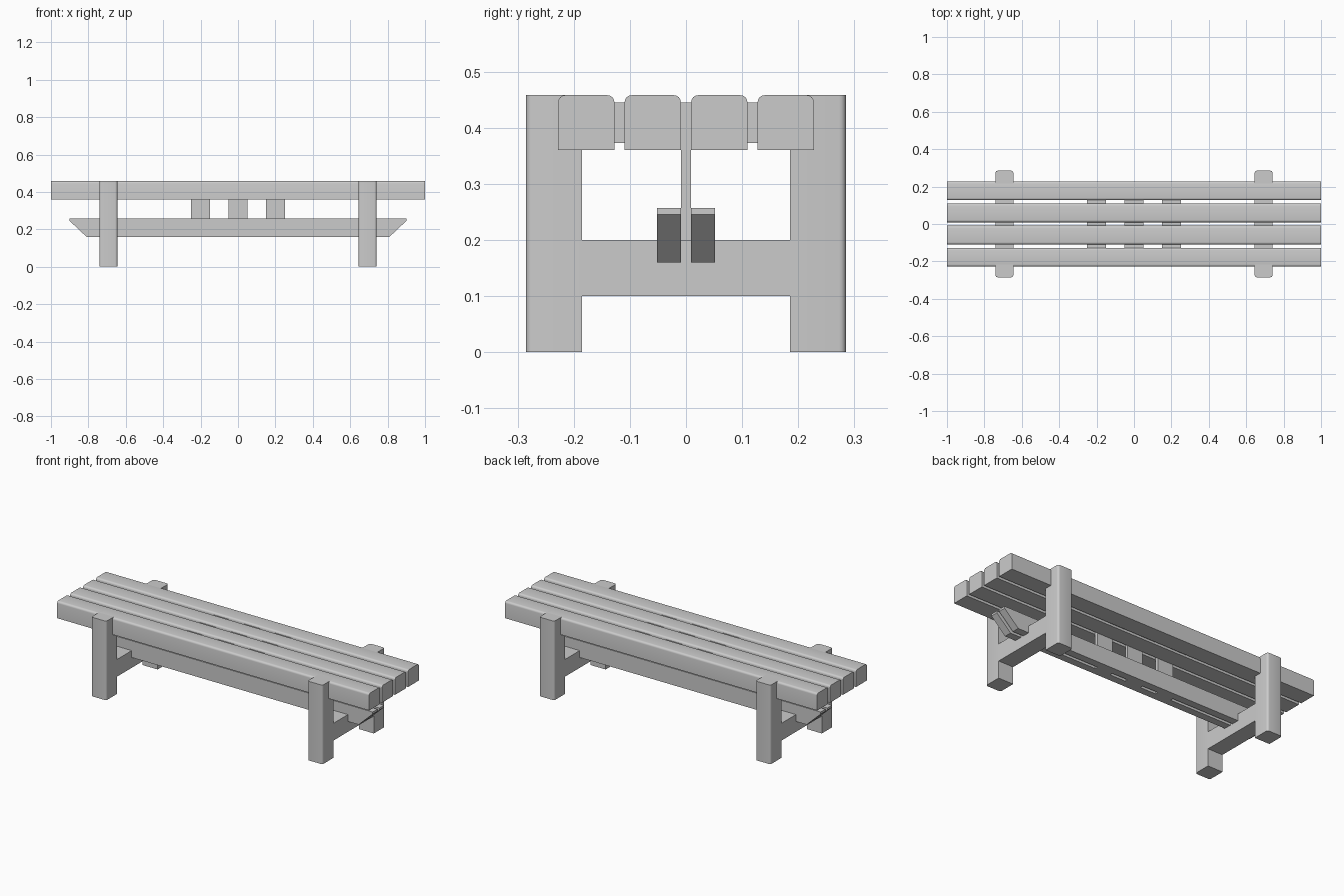
import bpy
import bmesh
from math import radians

cube = bpy.data.objects.get("Cube")
if cube:
    bpy.data.objects.remove(cube, do_unlink=True)

GREY = (0.6, 0.6, 0.6, 1.0)
mat = bpy.data.materials.new("plain grey")
mat.use_nodes = True
mat.diffuse_color = GREY
mat.node_tree.nodes["Principled BSDF"].inputs["Base Color"].default_value = GREY


def prism(name, profile, axis, lo, hi, rounded=None, radius=0.012):
    """Extrude a 2D profile along x (points are y, z) or y (points are x, z)."""
    def place(p, d):
        return (d, p[0], p[1]) if axis == "x" else (p[0], d, p[1])

    bm = bmesh.new()
    face = bm.faces.new([bm.verts.new(place(p, lo)) for p in profile])
    geom = bmesh.ops.extrude_face_region(bm, geom=[face])["geom"]
    for v in geom:
        if isinstance(v, bmesh.types.BMVert):
            v.co["xyz".index(axis)] = hi
    bmesh.ops.recalc_face_normals(bm, faces=bm.faces)
    if rounded:
        edges = [e for e in bm.edges if rounded(e.verts[0].co, e.verts[1].co)]
        bmesh.ops.bevel(bm, geom=edges, offset=radius, segments=4,
                        profile=0.5, affect="EDGES")
    mesh = bpy.data.meshes.new(name)
    bm.to_mesh(mesh)
    bm.free()
    mesh.materials.append(mat)
    obj = bpy.data.objects.new(name, mesh)
    bpy.context.collection.objects.link(obj)
    bpy.ops.object.select_all(action="DESELECT")
    obj.select_set(True)
    bpy.context.view_layer.objects.active = obj
    bpy.ops.object.shade_smooth_by_angle(angle=radians(30))
    return obj


def rect(a0, a1, b0, b1):
    return [(a0, b0), (a1, b0), (a1, b1), (a0, b1)]


TOP = 0.458

# Seat slats with rounded long upper edges
for i in range(4):
    y = (i - 1.5) * 0.1185
    prism(f"seat_slat_{i + 1}", rect(y - 0.05, y + 0.05, 0.36, TOP), "x", -1, 1,
          lambda a, b: min(a.z, b.z) > 0.45 and abs(a.x - b.x) > 1)

# H-shaped end frames with rounded outer leg corners
OUT, INN = 0.285, 0.185
half = [(INN, 0.1), (INN, 0), (OUT, 0), (OUT, TOP), (INN, TOP), (INN, 0.2)]
frame = half + [(-y, z) for y, z in reversed(half)]
for side, x in (("left", 0.693), ("right", -0.693)):
    prism(f"{side}_leg_frame", frame, "x", x - 0.048, x + 0.048,
          lambda a, b: min(abs(a.y), abs(b.y)) > 0.28 and abs(a.z - b.z) > 0.3)

# Paired lower rails with sloped ends
end = [(0.81, 0.16), (0.9, 0.245), (0.9, 0.257)]
rail = end + [(-x, z) for x, z in reversed(end)]
for side, s in (("front", -1), ("back", 1)):
    prism(f"{side}_rail", rail, "y", s * 0.009, s * 0.052)

# Thin struts between the rails, each carrying a tie board through the slats
for name, x in (("right", -0.2), ("middle", 0), ("left", 0.2)):
    prism(f"{name}_strut", rect(-0.009, 0.009, 0.16, 0.373), "x", x - 0.05, x + 0.05)
    prism(f"{name}_tie_board", rect(-0.2, 0.2, 0.373, 0.445), "x", x - 0.05, x + 0.05)
